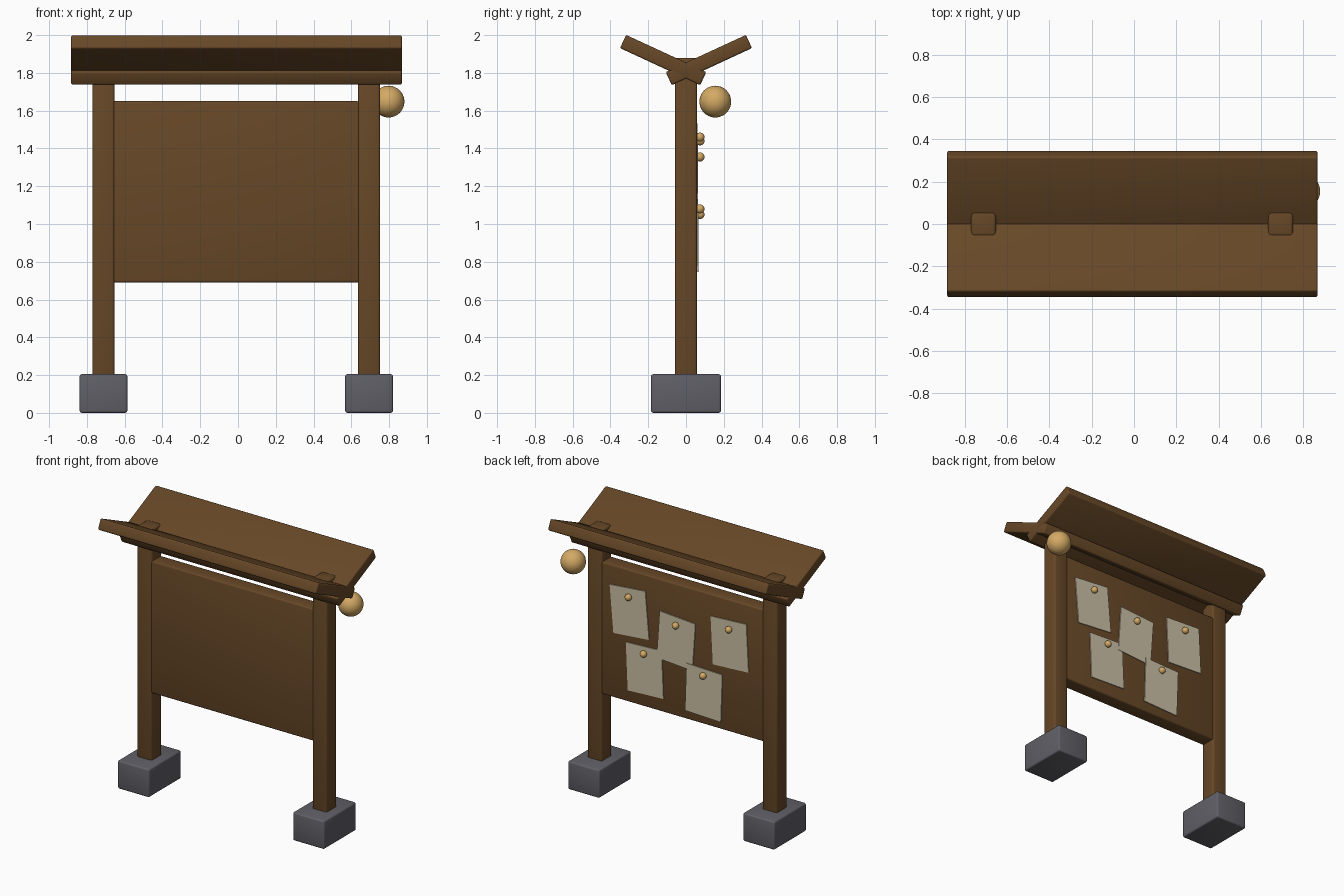
import bpy
from math import radians

cube = bpy.data.objects.get("Cube")
if cube:
    bpy.data.objects.remove(cube, do_unlink=True)


def material(name, rgb):
    mat = bpy.data.materials.new(name)
    mat.use_nodes = True
    mat.diffuse_color = (*rgb, 1)
    bsdf = mat.node_tree.nodes["Principled BSDF"]
    bsdf.inputs["Base Color"].default_value = (*rgb, 1)
    bsdf.inputs["Roughness"].default_value = 0.8
    return mat


wood = material("brown wood", (0.135, 0.064, 0.02))
stone = material("grey stone", (0.115, 0.115, 0.135))
paper = material("cream paper", (0.60, 0.53, 0.38))
gold = material("warm gold", (0.66, 0.40, 0.13))


def finish(name, mat):
    obj = bpy.context.object
    obj.name = obj.data.name = name
    obj.data.materials.append(mat)
    return obj


def box(name, size, loc, mat, bevel=0.0, rot=(0, 0, 0)):
    bpy.ops.mesh.primitive_cube_add(size=1, location=loc)
    obj = finish(name, mat)
    obj.scale = size
    bpy.ops.object.transform_apply(location=False, rotation=False, scale=True)
    obj.rotation_euler = rot
    if bevel:
        mod = obj.modifiers.new("soft edges", "BEVEL")
        mod.width = bevel
        mod.segments = 3
        bpy.ops.object.modifier_apply(modifier=mod.name)
        bpy.ops.object.shade_smooth_by_angle(angle=radians(40))
    return obj


def ball(name, radius, loc, mat, segments, rings):
    bpy.ops.mesh.primitive_uv_sphere_add(
        radius=radius, location=loc, segments=segments, ring_count=rings)
    finish(name, mat)
    bpy.ops.object.shade_smooth()


# Posts standing in stone footings
for side, x in (("right", -0.712), ("left", 0.694)):
    box(side + "_post", (0.118, 0.118, 1.87), (x, 0, 0.945), wood, 0.014)
    box(side + "_footing", (0.253, 0.37, 0.205), (x, 0, 0.1025), stone, 0.012)

# Notice panel between the posts
box("panel", (1.31, 0.108, 0.96), (-0.01, 0, 1.17), wood, 0.012)

# Two crossing planks form the V-shaped roof
for name, side in (("front_roof_plank", -1), ("back_roof_plank", 1)):
    box(name, (1.753, 0.468, 0.077), (-0.008, side * 0.121, 1.868), wood, 0.01,
        (radians(24.8) * side, 0, 0))

# Pinned notes on the back: x, z, tilt in degrees, pin x, pin z, layer
notes = (
    (0.413, 1.347, 5, 0.412, 1.46, 0),
    (0.036, 1.240, -4, 0.033, 1.355, 1),
    (-0.392, 1.328, 3, -0.394, 1.44, 0),
    (0.290, 0.956, 2.5, 0.291, 1.08, 0),
    (-0.188, 0.925, -2, -0.188, 1.05, 2),
)
for i, (x, z, tilt, pin_x, pin_z, layer) in enumerate(notes, 1):
    box(f"note_{i}", (0.287, 0.006, 0.346), (x, 0.058 + layer * 0.003, z),
        paper, 0, (0, radians(tilt), 0))
    ball(f"pin_{i}", 0.024, (pin_x, 0.074, pin_z), gold, 16, 10)

# Round lamp beside the left post
ball("lamp", 0.084, (0.797, 0.155, 1.648), gold, 32, 20)
